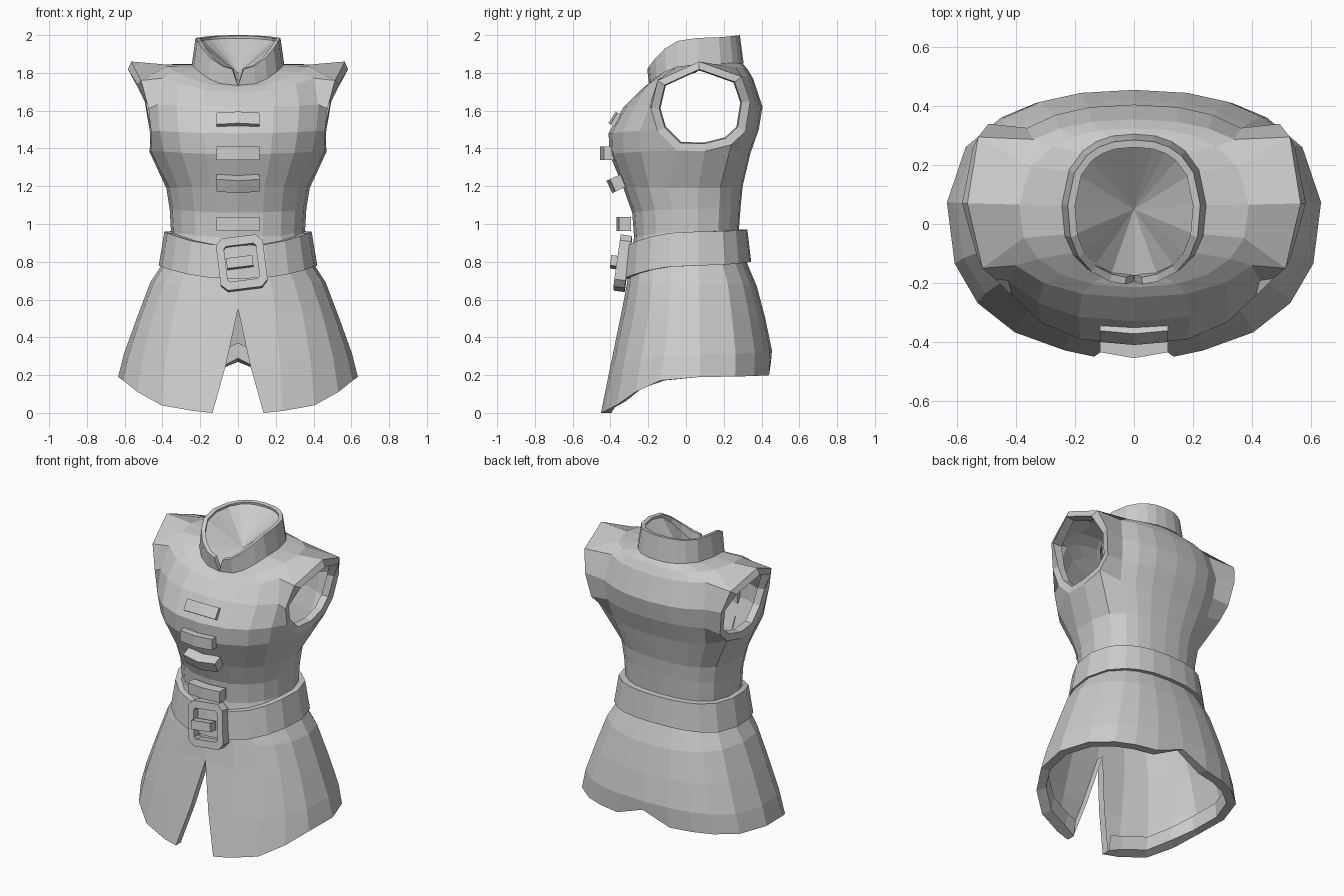
import bpy, bmesh
from math import sin, cos, radians
from mathutils import Matrix

old = bpy.data.objects.get("Cube")
if old:
    bpy.data.objects.remove(old, do_unlink=True)

grey = bpy.data.materials.new("plain grey")
grey.use_nodes = True
grey.diffuse_color = (0.6, 0.6, 0.6, 1)
grey.node_tree.nodes["Principled BSDF"].inputs["Base Color"].default_value = (0.6, 0.6, 0.6, 1)

# Angles around one half, from front centre to back centre
ANGLES = [radians(d) for d in (0, 18, 36, 54, 72, 92, 118, 138, 152, 166, 180)]
LAST = len(ANGLES) - 1


def half_ring(a, yf, yb, zf, zs, zb):
    """Half of a squarish oval: half width, front/back y, front/side/back z."""
    pts = []
    for t in ANGLES:
        s, c = abs(sin(t)) ** 0.85, cos(t)
        reach = 0.05 - yf if c > 0 else yb - 0.05
        y = 0.05 - reach * (1 if c > 0 else -1) * abs(c) ** 0.85
        z = zs + ((zf if c > 0 else zb) - zs) * c * c
        pts.append([s * a if 0 < t < 3.1 else 0, y, z])
    return pts


def make(name, bm, mirror=True, thickness=0):
    mesh = bpy.data.meshes.new(name)
    bm.to_mesh(mesh)
    bm.free()
    mesh.materials.append(grey)
    ob = bpy.data.objects.new(name, mesh)
    bpy.context.collection.objects.link(ob)
    if mirror:
        ob.modifiers.new("mirror", "MIRROR").use_clip = True
    if thickness:
        sol = ob.modifiers.new("thickness", "SOLIDIFY")
        sol.thickness = thickness
        sol.offset = -1
    return ob


def loft(bm, rows, skip=lambda r, c: False, closed=False):
    grid = [[bm.verts.new(p) for p in row] for row in rows]
    for r in range(len(grid) - (0 if closed else 1)):
        lo, hi = grid[r], grid[(r + 1) % len(grid)]
        for c in range(len(lo) - 1):
            if not skip(r, c):
                bm.faces.new((lo[c], lo[c + 1], hi[c + 1], hi[c]))
    return grid


# Tunic body: rings from hem to neckline
rows = [half_ring(*r) for r in (
    (.635, -.45, .45, 0, .19, .20),
    (.605, -.40, .455, .25, .31, .33),
    (.537, -.338, .42, .55, .50, .50),
    (.465, -.31, .375, .70, .69, .67),
    (.40, -.30, .32, .78, .79, .80),
    (.355, -.275, .28, .93, .96, .97),
    (.362, -.285, .29, 1.06, 1.08, 1.1),
    (.38, -.335, .30, 1.2, 1.19, 1.2),
    (.47, -.405, .34, 1.37, 1.39, 1.37),
    (.495, -.41, .385, 1.48, 1.5, 1.5),
    (.51, -.33, .405, 1.62, 1.64, 1.62),
    (.48, -.25, .355, 1.70, 1.81, 1.77),
    (.39, -.215, .325, 1.725, 1.845, 1.82),
    (.24, -.18, .29, 1.74, 1.845, 1.86))]


def shape_hem(row, drop):
    """Round the front corners, open the slit and notch the back."""
    row[0][0] = .135
    for c, z in ((1, .01), (2, .04), (3, .11)):
        row[c][2] = z + drop
    row[LAST][2] = .27 + drop


shape_hem(rows[0], 0)
rows[1][0][0] = .065
# Armhole edge: (row, column, y, z), anticlockwise from the side
ARM = [(8, 4, -.05, 1.39), (8, 5, .10, 1.385), (8, 6, .24, 1.42), (9, 6, .315, 1.49),
       (10, 6, .34, 1.65), (11, 6, .295, 1.78), (11, 5, .07, 1.86), (11, 4, -.15, 1.76),
       (10, 4, -.185, 1.61), (9, 4, -.15, 1.49)]
for r, c, y, z in ARM:
    bend = .04 if y < .07 else .025
    rows[r][c] = [.473 + .2 * (z - 1.4) - bend * ((y - .07) / .25) ** 2, y, z]
bm = bmesh.new()
grid = loft(bm, rows, lambda r, c: 8 <= r < 11 and c in (4, 5))
# Armhole rim: a sloping flat ring, then a short turn inward
ring = [grid[r][c] for r, c, y, z in ARM]
for scale, top_shift, low_shift in ((.83, .018, -.005), (.97, -.06, -.045)):
    inner = [bm.verts.new((v.co.x + (top_shift if v.co.z > 1.7 else low_shift),
                           .07 + (v.co.y - .07) * scale, 1.62 + (v.co.z - 1.62) * scale))
             for v in ring]
    for i in range(len(ring)):
        j = (i + 1) % len(ring)
        bm.faces.new((ring[i], ring[j], inner[j], inner[i]))
    ring = inner
make("tunic_body", bm)

# Thick hem edge, turned up inside
low, up = [half_ring(*r) for r in ((.58, -.395, .395, 0, .19, .20),
                                   (.57, -.375, .395, .1, .28, .30))]
shape_hem(low, .02)
shape_hem(up, .1)
bm = bmesh.new()
loft(bm, [up, low, rows[0]])
# Thick slit edge
loft(bm, [[(x, y + .05, z), (x, y, z)] for x, y, z in (row[0] for row in rows[:3])])
make("hem_edge", bm)

# Stand collar, open in a V at the front
low = half_ring(.245, -.195, .305, 1.73, 1.845, 1.85)
top = half_ring(.225, -.205, .285, 1.82, 1.985, 2.0)
top[0][0] = .03
bm = bmesh.new()
loft(bm, [low, top])
make("collar", bm, thickness=.025)

# Shallow funnel closing the neck
bm = bmesh.new()
rim = [bm.verts.new(p) for p in half_ring(.205, -.175, .265, 1.76, 1.97, 1.985)]
centre = bm.verts.new((0, .05, 1.80))
for a, b in zip(rim, rim[1:]):
    bm.faces.new((a, b, centre))
make("neck_lining", bm)

# Belt: a closed band section
bm = bmesh.new()
loft(bm, [half_ring(*r) for r in (
    (.42, -.335, .345, .71, .78, .80),
    (.39, -.315, .325, .885, .96, .97),
    (.35, -.275, .285, .885, .96, .97),
    (.38, -.295, .305, .71, .78, .80))], closed=True)
make("belt", bm)


# Buckle: chamfered frame with a prong, slightly askew
def chamfered(w, h, k):
    return [(sx * x, sz * z) for sx, sz, flip in ((1, 1, 0), (-1, 1, 1), (-1, -1, 0), (1, -1, 1))
            for x, z in (((w, h - k), (w - k, h)) if not flip else ((w - k, h), (w, h - k)))]


bm = bmesh.new()
loops = [[bm.verts.new((x, y, z)) for x, z in chamfered(*shape)]
         for shape, y in (((.125, .14, .035), .035), ((.125, .14, .035), -.025),
                          ((.085, .095, .012), -.025), ((.085, .095, .012), .035))]
for a, b in zip(loops, loops[1:] + loops[:1]):
    for i in range(8):
        j = (i + 1) % 8
        bm.faces.new((a[i], a[j], b[j], b[i]))
bmesh.ops.recalc_face_normals(bm, faces=bm.faces)
bmesh.ops.create_cube(bm, size=1, matrix=Matrix.Translation((-.01, -.03, 0))
                      @ Matrix.Diagonal((.14, .06, .055, 1)))
buckle = make("buckle", bm, mirror=False)
buckle.location = (.02, -.34, .793)
buckle.rotation_euler = (radians(-8), radians(-7), 0)

# Four bent clasps down the chest
for y, z, tilt, bend in ((-.36, 1.545, -32, .012), (-.41, 1.375, 0, .02),
                         (-.365, 1.215, 25, .02), (-.33, 1.0, 0, .012)):
    bm = bmesh.new()
    sections = []
    for x, out in ((-.115, 0), (0, bend), (.115, 0)):
        sections.append([bm.verts.new((x, v - out, w)) for v, w in
                         ((-.025, -.036), (.04, -.036), (.04, .036), (-.025, .036))])
    for a, b in zip(sections, sections[1:]):
        for k in range(4):
            m = (k + 1) % 4
            bm.faces.new((a[k], a[m], b[m], b[k]))
    bm.faces.new(sections[0])
    bm.faces.new(sections[-1])
    bmesh.ops.recalc_face_normals(bm, faces=bm.faces)
    clasp = make("chest_clasp", bm, mirror=False)
    clasp.location = (0, y, z)
    clasp.rotation_euler.x = radians(tilt)
